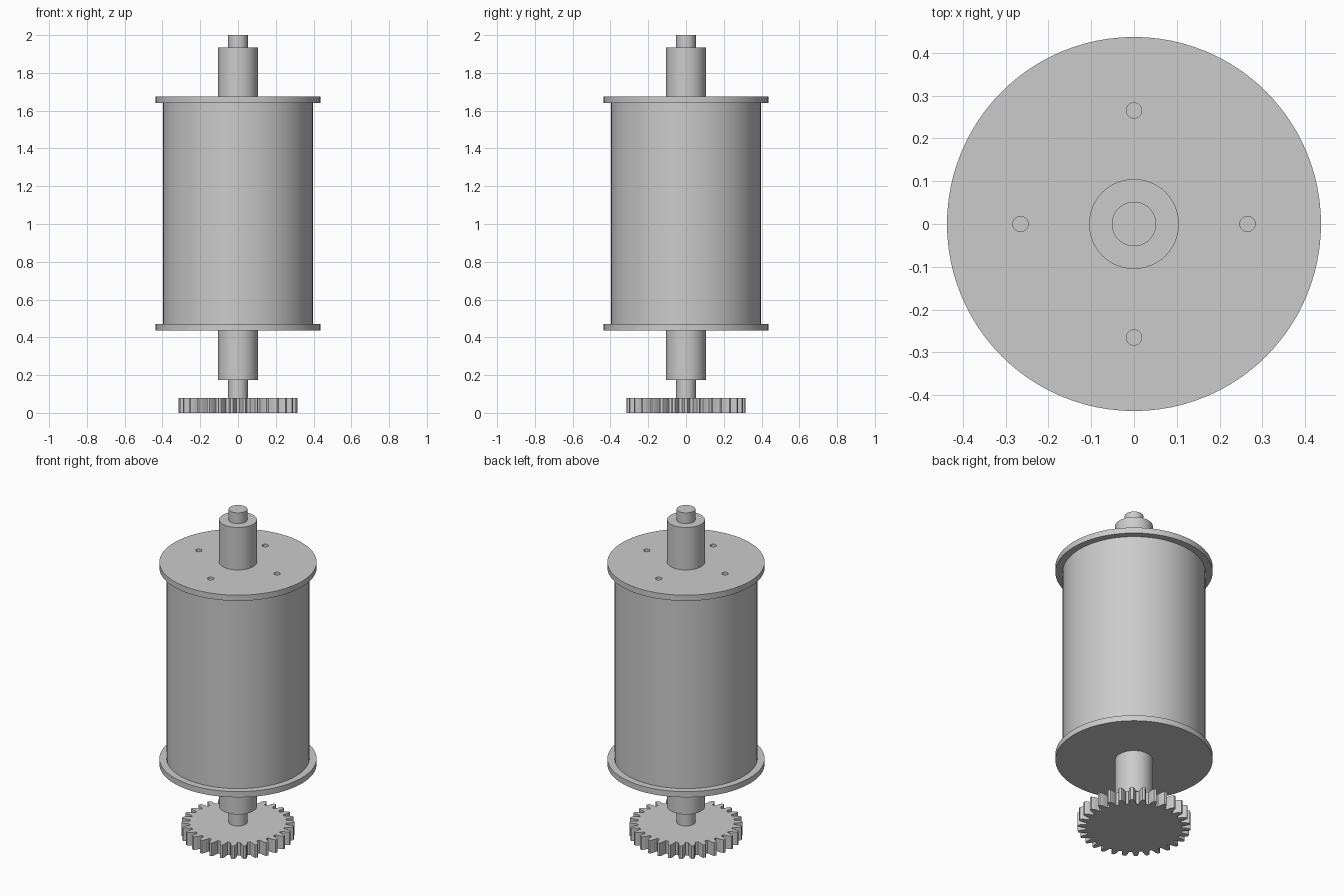
import bpy
import bmesh
from math import cos, sin, pi, radians

if "Cube" in bpy.data.objects:
    bpy.data.objects.remove(bpy.data.objects["Cube"], do_unlink=True)

GREY = (0.6, 0.6, 0.6, 1)
steel = bpy.data.materials.new("plain grey")
steel.use_nodes = True
steel.diffuse_color = GREY
steel.node_tree.nodes["Principled BSDF"].inputs["Base Color"].default_value = GREY


def prism(name, outline, bottom, top):
    """Extrude a closed outline from bottom to top."""
    bm = bmesh.new()
    face = bm.faces.new([bm.verts.new((x, y, bottom)) for x, y in outline])
    sides = bmesh.ops.extrude_face_region(bm, geom=[face])["geom"]
    moved = [v for v in sides if isinstance(v, bmesh.types.BMVert)]
    bmesh.ops.translate(bm, verts=moved, vec=(0, 0, top - bottom))
    bmesh.ops.recalc_face_normals(bm, faces=bm.faces)
    mesh = bpy.data.meshes.new(name)
    bm.to_mesh(mesh)
    bm.free()
    mesh.materials.append(steel)
    obj = bpy.data.objects.new(name, mesh)
    bpy.context.collection.objects.link(obj)
    return obj


def circle(radius, sides=64, cx=0, cy=0):
    return [(cx + radius * cos(2 * pi * i / sides),
             cy + radius * sin(2 * pi * i / sides)) for i in range(sides)]


def activate(obj):
    bpy.ops.object.select_all(action='DESELECT')
    obj.select_set(True)
    bpy.context.view_layer.objects.active = obj


# Roller body, end plates and stepped shaft
parts = [
    prism("drum", circle(0.397), 0.47, 1.64),
    prism("lower_end_plate", circle(0.437, 96), 0.435, 0.47),
    prism("lower_collar", circle(0.105), 0.175, 0.435),
    prism("upper_collar", circle(0.105), 1.675, 1.935),
    prism("lower_shaft", circle(0.052, 48), 0.08, 0.175),
    prism("upper_shaft", circle(0.052, 48), 1.935, 2.0),
]

# Upper end plate with four bolt holes
upper_plate = prism("upper_end_plate", circle(0.437, 96), 1.64, 1.675)
for k in range(4):
    a = k * pi / 2
    cutter = prism("hole_cutter", circle(0.018, 24, 0.265 * cos(a), 0.265 * sin(a)), 1.6, 1.7)
    cutter.hide_render = True
    cut = upper_plate.modifiers.new("bolt_hole", 'BOOLEAN')
    cut.operation = 'DIFFERENCE'
    cut.solver = 'EXACT'
    cut.object = cutter
    activate(upper_plate)
    bpy.ops.object.modifier_apply(modifier=cut.name)
    bpy.data.objects.remove(cutter, do_unlink=True)
parts.append(upper_plate)

# Spur gear: half-tooth angles (as share of the pitch) at each radius
TEETH = 30
flank = [(0.268, 0.36), (0.28, 0.30), (0.295, 0.25), (0.307, 0.18), (0.315, 0.11)]
tooth = [(r, -s) for r, s in flank] + [(r, s) for r, s in reversed(flank)]
gear_outline = []
for i in range(TEETH):
    for r, share in tooth:
        a = 2 * pi * (i + share) / TEETH
        gear_outline.append((r * cos(a), r * sin(a)))
parts.append(prism("drive_gear", gear_outline, 0, 0.08))

# Smooth round walls, crisp rims
for obj in parts:
    activate(obj)
    bpy.ops.object.shade_smooth_by_angle(angle=radians(30))
